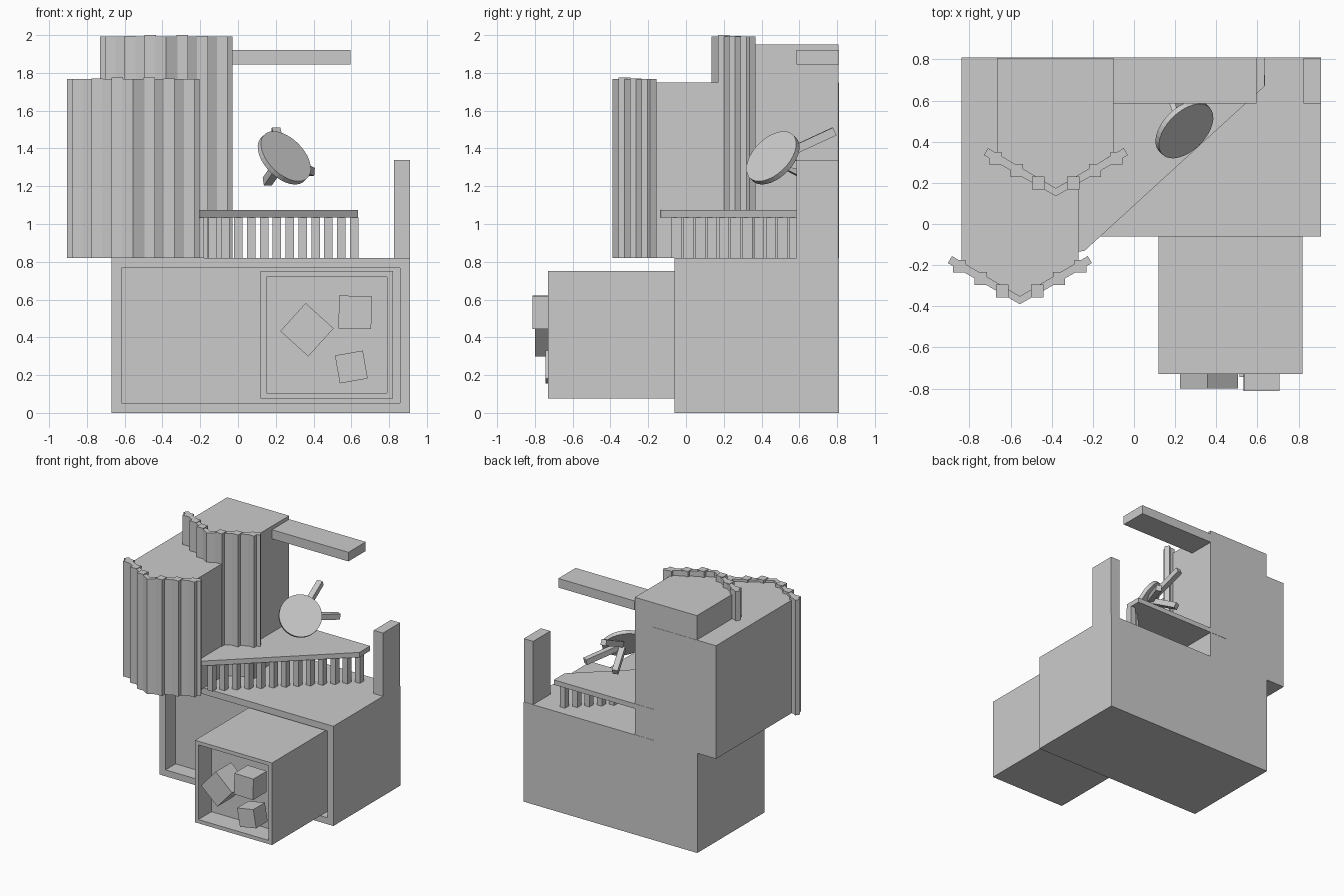
import bpy, bmesh, math
from mathutils import Vector, Matrix

if "Cube" in bpy.data.objects:
    bpy.data.objects.remove(bpy.data.objects["Cube"])


def finish(name, bm):
    bmesh.ops.recalc_face_normals(bm, faces=bm.faces)
    me = bpy.data.meshes.new(name)
    bm.to_mesh(me)
    bm.free()
    ob = bpy.data.objects.new(name, me)
    bpy.context.collection.objects.link(ob)
    return ob


def box(name, lo, hi, rim=None, depth=0):
    """Box from corner to corner; with a rim, the front face is recessed."""
    lo, hi = Vector(lo), Vector(hi)
    bm = bmesh.new()
    bmesh.ops.create_cube(bm, size=1)
    for v in bm.verts:
        v.co = Vector(((lo[i] + hi[i]) / 2 + v.co[i] * (hi[i] - lo[i])) for i in range(3))
    if rim:
        bm.normal_update()
        front = min(bm.faces, key=lambda f: f.calc_center_median().y)
        bmesh.ops.inset_region(bm, faces=[front], thickness=rim)
        out = bmesh.ops.extrude_discrete_faces(bm, faces=[front])["faces"]
        bmesh.ops.translate(bm, verts=out[0].verts, vec=(0, depth, 0))
    return finish(name, bm)


def prism(name, pts, z0, z1):
    """Plan outline extruded from z0 to z1."""
    bm = bmesh.new()
    f = bm.faces.new([bm.verts.new((x, y, z0)) for x, y in pts])
    r = bmesh.ops.extrude_face_region(bm, geom=[f])["geom"]
    bmesh.ops.translate(bm, vec=(0, 0, z1 - z0),
                        verts=[g for g in r if isinstance(g, bmesh.types.BMVert)])
    return finish(name, bm)


def rod(name, a, b, w):
    """Square bar from a to b."""
    a, b = Vector(a), Vector(b)
    bm = bmesh.new()
    m = (Matrix.Translation((a + b) / 2) @ (b - a).to_track_quat('Z', 'Y').to_matrix().to_4x4()
         @ Matrix.Diagonal((w, w, (b - a).length, 1)))
    bmesh.ops.create_cube(bm, size=1, matrix=m)
    return finish(name, bm)


def toy_cube(name, c, s, ang):
    ob = box(name, (-s / 2,) * 3, (s / 2,) * 3)
    ob.location = c
    ob.rotation_euler.y = math.radians(ang)


# cabinet and the pulled-out open compartment
box("cabinet", (-.67, -.06, 0), (.91, .81, .82), .075, .13)
box("drawer", (.12, -.73, .075), (.82, .07, .75), .043, .17)
toy_cube("cube_tilted", (.365, -.70, .44), .2, 42)
toy_cube("cube_upper", (.62, -.725, .533), .173, 1)
toy_cube("cube_lower", (.6, -.67, .243), .15, -10)

# stepped tower blocks with pointed fronts
prism("low_tower", [(-.84, .81), (-.84, -.2), (-.555, -.355), (-.27, -.2), (-.27, .81)], .82, 1.75)
prism("tall_tower", [(-.665, .808), (-.665, .34), (-.38, .17), (-.1, .34), (-.1, .808)], .82, 1.95)

# back corner post and overhead arm
box("corner_post", (.825, .585, .82), (.91, .808, 1.34))
box("overhead_arm", (-.1, .585, 1.845), (.595, .81, 1.92))


def curtain(name, cx, tip, z0, z1):
    """V-shaped pleated panel: folded sheet with raised pleats."""
    w, rise, t = .35, .2, .034
    prism(name + "_sheet", [(cx - w, tip + rise), (cx, tip), (cx + w, tip + rise),
                            (cx + w - .02, tip + rise + t), (cx, tip + t + .005),
                            (cx - w + .02, tip + rise + t)], z0, z1 - .008)
    for side in (-1, 1):
        for i in range(3):
            x, h = cx + side * (.085 + i * .105), .03
            y = tip + abs(x - cx) * rise / w + t / 2
            box(name + "_pleat", (x - h, y - .032, z0), (x + h, y + .03, z1 - .004 * i))
    return


curtain("front_curtain", -.555, -.39, .82, 1.775)
curtain("rear_curtain", -.38, .135, .82, 2.0)

# diagonal balcony counter on a row of balusters
prism("balcony_top", [(-.27, .81), (-.27, -.135), (-.24, -.13), (.635, .67), (.635, .81)], 1.035, 1.075)
for i in range(13):
    x = .638 - i * .0682
    y = -.13 + .914 * (x + .24)
    box("baluster", (x - .045, y, .82), (x, y + .053, 1.035))

# tilted round stool
centre, normal = Vector((.245, .46, 1.35)), Vector((1, -1, 1)).normalized()
bm = bmesh.new()
bmesh.ops.create_cone(bm, cap_ends=True, segments=32, radius1=.162, radius2=.162, depth=.03,
                      matrix=Matrix.Translation(centre) @ normal.to_track_quat('Z', 'Y').to_matrix().to_4x4())
finish("stool_seat", bm)
for foot in ((.2, .785, 1.49), (.155, .70, 1.225), (.385, .76, 1.275)):
    foot = Vector(foot)
    start = centre + (foot - centre) * .15 - normal * .01
    rod("stool_leg", start, foot, .045)
